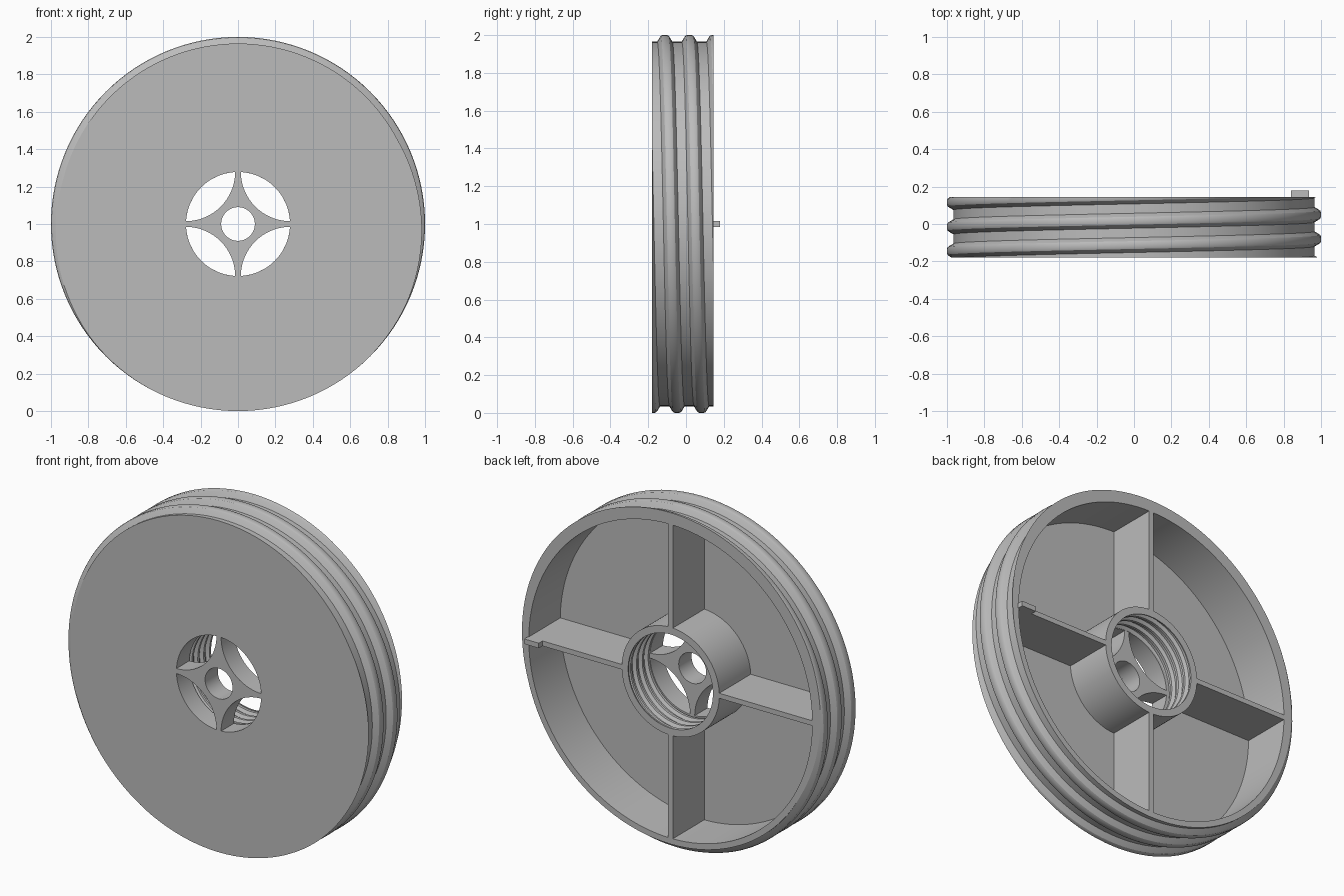
import bpy, bmesh
from math import sin, cos, pi, tau, atan2, acos, sqrt
from mathutils import Vector

cube = bpy.data.objects.get("Cube")
if cube:
    bpy.data.objects.remove(cube)

grey = bpy.data.materials.new("plain_grey")
grey.use_nodes = True
grey.diffuse_color = (0.5, 0.5, 0.5, 1)
grey.node_tree.nodes["Principled BSDF"].inputs["Base Color"].default_value = (0.5, 0.5, 0.5, 1)

SEG = 128
FRONT, FLOOR, BACK = -0.18, -0.15, 0.145   # face, inside of face, rear edge
WEB = -0.06                                # rear of the thick hub web
WALL, INNER = 0.965, 0.93                  # rim radii
HUB, BORE = 0.32, 0.278                    # hub radii
MID = Vector((0, 0, 1))


def finish(obj):
    obj.data.materials.clear()
    obj.data.materials.append(grey)
    bpy.ops.object.select_all(action='DESELECT')
    obj.select_set(True)
    bpy.context.view_layer.objects.active = obj
    bpy.ops.object.shade_smooth_by_angle(angle=0.45)


def from_bmesh(name, bm):
    mesh = bpy.data.meshes.new(name)
    bm.to_mesh(mesh)
    bm.free()
    obj = bpy.data.objects.new(name, mesh)
    obj.location = MID
    bpy.context.collection.objects.link(obj)
    finish(obj)


def polar(r, a, y):
    return (r * cos(a), y, r * sin(a))


def skin(bm, rows, closed_profile, closed_path):
    """Join rows of points with quads."""
    rows = [[bm.verts.new(p) for p in row] for row in rows]
    n = len(rows[0])
    for i in range(len(rows) - (0 if closed_path else 1)):
        a, b = rows[i], rows[(i + 1) % len(rows)]
        for j in range(n if closed_profile else n - 1):
            k = (j + 1) % n
            bm.faces.new((a[j], a[k], b[k], b[j]))


def lathe(name, profile):
    bm = bmesh.new()
    skin(bm, [[polar(r, tau * i / SEG, y) for r, y in profile] for i in range(SEG)], True, True)
    bmesh.ops.recalc_face_normals(bm, faces=bm.faces)
    from_bmesh(name, bm)


def helix(bm, profile, pitch, start, first, last, closed):
    """Sweep a profile of (radius, offset) along a helix around the axis."""
    rows = [[polar(r, -tau * i / SEG, start + pitch * i / SEG + d) for r, d in profile]
            for i in range(first * SEG, last * SEG + 1)]
    skin(bm, rows, closed, False)


def trim(bm, low, high, cap):
    """Cut away everything outside the two planes."""
    for y, side in ((low, -1), (high, 1)):
        geom = bm.verts[:] + bm.edges[:] + bm.faces[:]
        bmesh.ops.bisect_plane(bm, geom=geom, plane_co=(0, y, 0), plane_no=(0, side, 0),
                               clear_outer=True)
        if cap:
            rim = [e for e in bm.edges if e.is_boundary]
            faces = bmesh.ops.holes_fill(bm, edges=rim, sides=0)["faces"]
            bmesh.ops.triangulate(bm, faces=faces)


def arc(cx, cy, r, a0, a1, n):
    return [(cx + r * cos(a0 + (a1 - a0) * i / n), cy + r * sin(a0 + (a1 - a0) * i / n))
            for i in range(n)]


def circle(r, n=SEG):
    return arc(0, 0, r, 0, tau, n)


def lens(quarter):
    """Opening between the bore circle and one concave arm edge."""
    c, r = 0.28, 0.265
    half = acos((BORE ** 2 + 2 * c * c - r * r) / (2 * BORE * c * sqrt(2)))
    a0, a1 = pi / 4 - half, pi / 4 + half
    b0 = atan2(BORE * sin(a1) - c, BORE * cos(a1) - c)
    b1 = atan2(BORE * sin(a0) - c, BORE * cos(a0) - c)
    pts = arc(0, 0, BORE, a0, a1, 28) + arc(c, c, r, b0, b1, 28)
    s, k = sin(quarter * pi / 2), cos(quarter * pi / 2)
    return [(x * k - z * s, x * s + z * k) for x, z in pts]


def pierced_disc(name, radius, y0, y1):
    curve = bpy.data.curves.new(name, 'CURVE')
    curve.dimensions = '2D'
    curve.fill_mode = 'BOTH'
    curve.extrude = (y1 - y0) / 2
    for loop in [circle(radius), circle(0.09, 48)] + [lens(q) for q in range(4)]:
        spline = curve.splines.new('POLY')
        spline.points.add(len(loop) - 1)
        for p, (x, z) in zip(spline.points, loop):
            p.co = (x, z, 0, 1)
        spline.use_cyclic_u = True
    obj = bpy.data.objects.new(name, curve)
    obj.location = MID + Vector((0, (y0 + y1) / 2, 0))
    obj.rotation_euler.x = pi / 2
    bpy.context.collection.objects.link(obj)
    bpy.ops.object.select_all(action='DESELECT')
    obj.select_set(True)
    bpy.context.view_layer.objects.active = obj
    bpy.ops.object.convert(target='MESH')
    finish(bpy.context.view_layer.objects.active)


def box(name, low, high):
    bm = bmesh.new()
    bmesh.ops.create_cube(bm, size=1)
    for v in bm.verts:
        v.co = [a + (b - a) * (t + 0.5) for a, b, t in zip(low, high, v.co)]
    from_bmesh(name, bm)


# Face plate and the thicker four-armed web behind it
pierced_disc("face_plate", WALL, FRONT, FLOOR)
pierced_disc("hub_web", 0.31, FLOOR, WEB)

# Outer rim and hub tube
lathe("rim_wall", [(WALL, FLOOR), (WALL, BACK), (INNER, BACK), (INNER, FLOOR)])
lathe("hub_tube", [(HUB, FLOOR), (HUB, BACK), (BORE, BACK), (BORE, BACK - 0.006),
                   (0.306, BACK - 0.006), (0.306, FLOOR)])

# Outer screw thread, cut flush with the front and rear planes
bm = bmesh.new()
half = [(0.95, 0.04), (WALL, 0.04), (0.986, 0.028), (0.996, 0.021), (1.0, 0.012)]
helix(bm, half + [(r, -d) for r, d in reversed(half)], 0.13, -0.08, -2, 3, True)
trim(bm, FRONT, BACK, True)
bmesh.ops.recalc_face_normals(bm, faces=bm.faces)
from_bmesh("outer_thread", bm)

# Inner screw thread lining the hub
bm = bmesh.new()
PITCH = 0.055
groove = [(0.28, 0), (0.28, 0.015), (0.298, 0.026), (0.298, 0.044), (0.28, PITCH)]
helix(bm, groove, PITCH, WEB, -2, 5, False)
bmesh.ops.remove_doubles(bm, verts=bm.verts, dist=0.0002)
trim(bm, WEB, BACK - 0.003, False)
bm.normal_update()
for f in bm.faces:
    c = f.calc_center_median()
    if f.normal.dot(Vector((c.x, 0, c.z))) > 0:
        f.normal_flip()
from_bmesh("inner_thread", bm)

# Four radial ribs and the small stop tab
T = 0.015
for side, s in (("left", 1), ("right", -1)):
    a, b = sorted((s * 0.312, s * 0.94))
    box(side + "_rib", (a, FLOOR, -T), (b, BACK, T))
for side, s in (("upper", 1), ("lower", -1)):
    a, b = sorted((s * 0.312, s * 0.94))
    box(side + "_rib", (-T, FLOOR, a), (T, BACK, b))
box("stop_tab", (0.84, BACK, -T), (0.935, 0.18, T))
